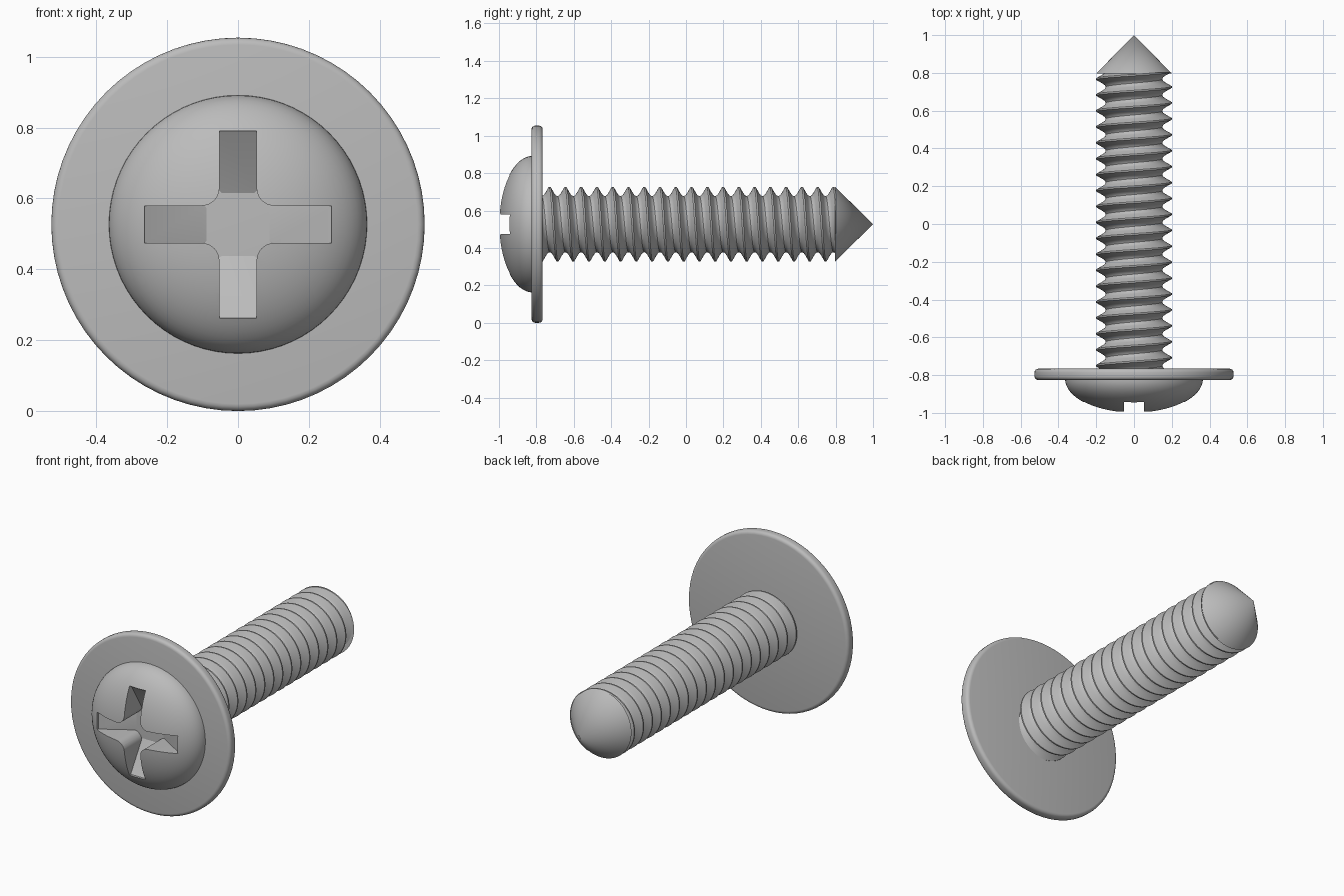
import bpy, bmesh, math

if "Cube" in bpy.data.objects:
    bpy.data.objects.remove(bpy.data.objects["Cube"])

CZ = 0.527          # height of the screw axis
SEG = 72            # segments around the axis

steel = bpy.data.materials.new("grey_steel")
steel.diffuse_color = (0.5, 0.5, 0.5, 1)
steel.use_nodes = True
steel.node_tree.nodes["Principled BSDF"].inputs["Base Color"].default_value = steel.diffuse_color


def finish(name, bm, angle=30):
    bmesh.ops.remove_doubles(bm, verts=bm.verts, dist=1e-6)
    bmesh.ops.recalc_face_normals(bm, faces=bm.faces)
    me = bpy.data.meshes.new(name)
    bm.to_mesh(me)
    bm.free()
    me.materials.append(steel)
    ob = bpy.data.objects.new(name, me)
    bpy.context.collection.objects.link(ob)
    smooth(ob, angle)
    return ob


def smooth(ob, angle=30):
    bpy.ops.object.select_all(action='DESELECT')
    ob.select_set(True)
    bpy.context.view_layer.objects.active = ob
    bpy.ops.object.shade_smooth_by_angle(angle=math.radians(angle))


def polar(r, y, t):
    return (r * math.sin(t), y, CZ + r * math.cos(t))


def lathe(name, profile):
    """Spin (radius, y) points about the screw axis; the ends lie on the axis."""
    bm = bmesh.new()
    rings = []
    for r, y in profile:
        if r < 1e-6:
            rings.append([bm.verts.new((0, y, CZ))] * SEG)
        else:
            rings.append([bm.verts.new(polar(r, y, 2 * math.pi * i / SEG)) for i in range(SEG)])
    for a, b in zip(rings, rings[1:]):
        for i in range(SEG):
            j = (i + 1) % SEG
            bm.faces.new(list(dict.fromkeys((a[i], a[j], b[j], b[i]))))
    return finish(name, bm)


# Washer flange with a rounded rim
R, Y0, Y1, F = 0.527, -0.826, -0.766, 0.02
rim = [(R - F + F * math.sin(a), Y0 + F - F * math.cos(a)) for a in [math.pi / 8 * k for k in range(5)]]
rim += [(r, Y0 + Y1 - y) for r, y in reversed(rim)]
lathe("washer_flange", [(0, Y0)] + rim + [(0, Y1)])

# Domed head
dome = [(0.365 * math.sin(a), -0.82 - 0.18 * math.cos(a)) for a in [math.pi / 32 * k for k in range(17)]]
head = lathe("domed_head", dome + [(0.365, -0.77), (0, -0.77)])

# Cross recess cutter: filleted plus with floors sloping down to the middle
W, L, FR = 0.0525, 0.264, 0.05


def floor_y(x, z):
    m = max(abs(x), abs(z))
    return -0.93 + 0.13 * (L - m) / (L - W)


bm = bmesh.new()
C = W + FR
arc = [(C - FR * math.sin(a), C - FR * math.cos(a)) for a in [math.pi / 16 * k for k in range(9)]]
quarter = [(L, -W), (L, W)] + arc
outline = []
for q in range(4):
    c, s = [(1, 0), (0, 1), (-1, 0), (0, -1)][q]
    outline += [(x * c - z * s, x * s + z * c) for x, z in quarter]
low = [bm.verts.new((x, floor_y(x, z), CZ + z)) for x, z in outline]
top = [bm.verts.new((x, -1.1, CZ + z)) for x, z in outline]
n, k = len(outline), len(quarter)
mid = bm.verts.new((0, -0.795, CZ))
for i in range(n):
    bm.faces.new((low[i], low[(i + 1) % n], top[(i + 1) % n], top[i]))
bm.faces.new(top)
for q in range(4):
    b = q * k
    bm.faces.new((low[b - 1], low[b], low[b + 1], low[b + 2]))      # arm floor
    bm.faces.new((low[b - 1], low[b + 2], mid))                     # middle
    for i in range(b + 2, b + k - 1):
        bm.faces.new((low[i], low[i + 1], mid))
cutter = finish("recess_cutter", bm)
cutter.hide_render = True
cutter.hide_viewport = True

cut = head.modifiers.new("cross_recess", 'BOOLEAN')
cut.operation = 'DIFFERENCE'
cut.solver = 'EXACT'
cut.object = cutter
bpy.context.view_layer.update()
cut_mesh = bpy.data.meshes.new_from_object(head.evaluated_get(bpy.context.evaluated_depsgraph_get()))
head.modifiers.clear()
head.data = cut_mesh
bpy.data.objects.remove(cutter)
smooth(head)

# Threaded shank: one right-handed helix, rows following the thread
P = 0.0843
section = [(0.2, -0.004), (0.2, 0.004), (0.168, 0.022), (0.154, 0.032),
           (0.15, 0.0421), (0.154, 0.0523), (0.168, 0.0623)]
path = [(r, -0.729 + P * turn + dy) for turn in range(-2, 20) for r, dy in section]
bm = bmesh.new()
rows = []
for r, y in path:
    rows.append([bm.verts.new(polar(r, min(max(y + P * i / SEG, -0.78), 0.802), 2 * math.pi * i / SEG))
                 for i in range(SEG + 1)])
for a, b in zip(rows, rows[1:]):
    for i in range(SEG):
        quad = (a[i], a[i + 1], b[i + 1], b[i])
        ys = [v.co.y for v in quad]
        if max(ys) - min(ys) > 1e-6:        # skip faces fully beyond the ends
            bm.faces.new(quad)
bmesh.ops.delete(bm, geom=[v for v in bm.verts if not v.link_faces], context='VERTS')
finish("threaded_shank", bm, 35)

# Pointed tip
lathe("pointed_tip", [(0, 0.797), (0.2, 0.797), (0, 1.0)])
